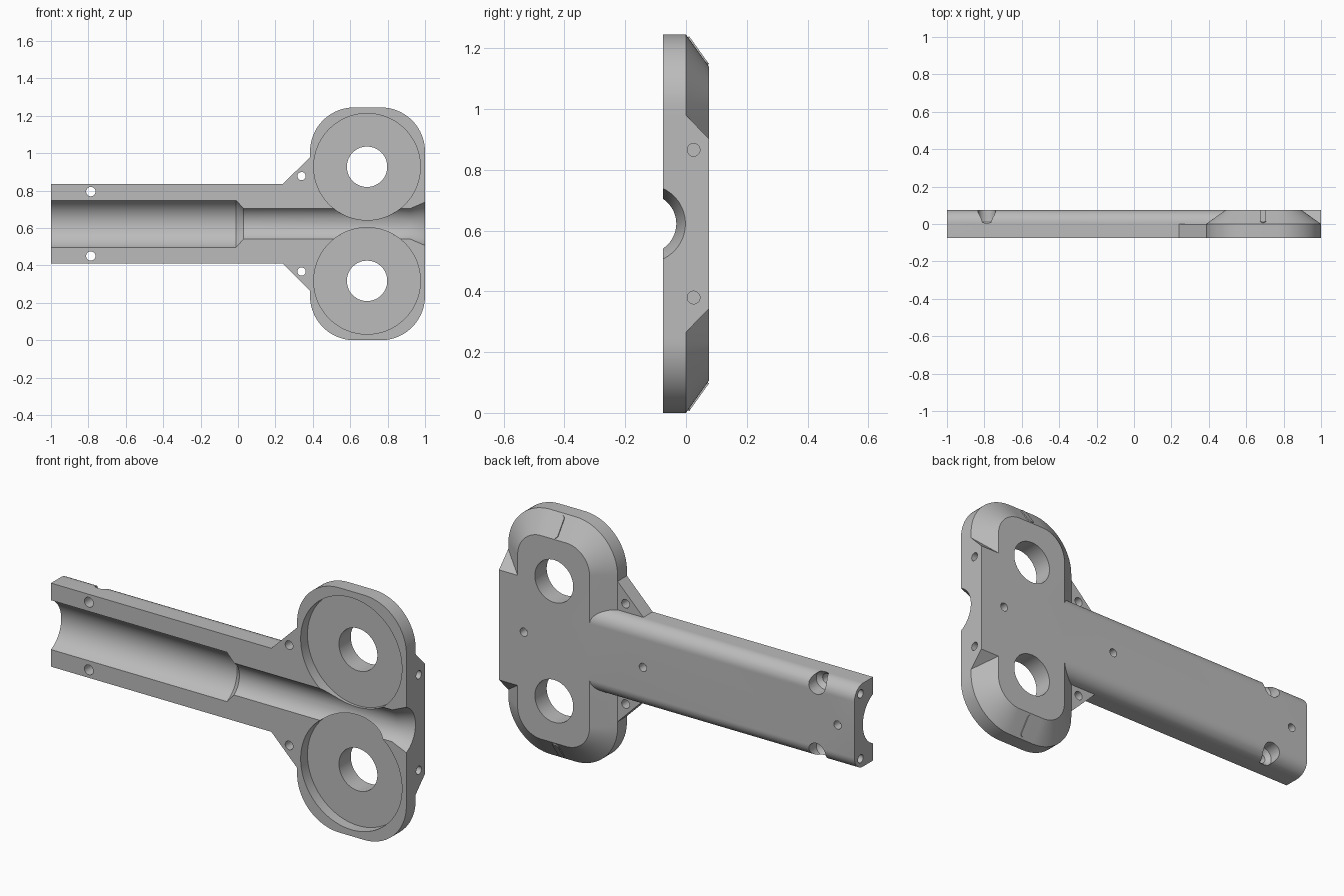
import bpy, bmesh, math
from mathutils import Matrix, Vector

cube = bpy.data.objects.get("Cube")
if cube:
    bpy.data.objects.remove(cube)

MID = 0.6225          # height of the symmetry line
FRONT, BACK = -0.075, 0.075
SIDES = (-1, 1)

grey = bpy.data.materials.new("plain_grey")
grey.use_nodes = True
colour = (0.5, 0.5, 0.5, 1)
grey.diffuse_color = colour
grey.node_tree.nodes["Principled BSDF"].inputs["Base Color"].default_value = colour


def loft(name, rings):
    """Solid through a series of matching closed rings."""
    bm = bmesh.new()
    loops = [[bm.verts.new(p) for p in ring] for ring in rings]
    n = len(loops[0])
    for a, b in zip(loops, loops[1:]):
        for i in range(n):
            j = (i + 1) % n
            bm.faces.new((a[i], a[j], b[j], b[i]))
    bm.faces.new(loops[0])
    bm.faces.new(loops[-1])
    bmesh.ops.recalc_face_normals(bm, faces=bm.faces)
    mesh = bpy.data.meshes.new(name)
    bm.to_mesh(mesh)
    bm.free()
    mesh.materials.append(grey)
    ob = bpy.data.objects.new(name, mesh)
    bpy.context.collection.objects.link(ob)
    return ob


def rounded(cx, cz, hw, hh, r, steps=20):
    """Rounded rectangle as 2D points."""
    pts = []
    for k, (sx, sz) in enumerate(((1, 1), (-1, 1), (-1, -1), (1, -1))):
        for i in range(steps + 1):
            a = math.pi / 2 * (k + i / steps)
            pts.append((cx + sx * (hw - r) + r * math.cos(a),
                        cz + sz * (hh - r) + r * math.sin(a)))
    return pts


def turned(name, axis, u, v, stations, n=48):
    """Round solid along x or y; stations are (position, radius)."""
    rings = []
    for t, r in stations:
        ring = []
        for i in range(n):
            a = math.tau * (i + 0.5) / n
            p, q = u + r * math.cos(a), v + r * math.sin(a)
            ring.append((t, p, q) if axis == "x" else (p, t, q))
        rings.append(ring)
    return loft(name, rings)


def combine(body, other, operation):
    mod = body.modifiers.new("join", "BOOLEAN")
    mod.operation, mod.solver, mod.object = operation, "EXACT", other
    bpy.context.view_layer.update()
    mesh = bpy.data.meshes.new_from_object(
        body.evaluated_get(bpy.context.evaluated_depsgraph_get()))
    body.modifiers.clear()
    body.data = mesh
    bpy.data.objects.remove(other)


# Head with sloping back edge
HX = 0.6925
levels = ((FRONT, 0), (0, 0), (BACK, 0.105))
body = loft("handle_half", [
    [(x, y, z) for x, z in rounded(HX, MID, 0.3075 - d, MID - d, 0.237 - d)]
    for y, d in levels])

# Block at the end of the head
half = [(FRONT, 0.357), (0, 0.357), (BACK, 0.28)]
section = half + [(y, -z) for y, z in reversed(half)]
combine(body, loft("end_block", [[(x, y, MID + z) for y, z in section]
                                 for x in (0.65, 1.0)]), "UNION")

# Arm with rounded back edges
R, ARM = 0.07, 0.2125
arc = [math.pi / 2 * i / 12 for i in range(13)]
half = [(FRONT, ARM)] + [(BACK - R + R * math.sin(a), ARM - R + R * math.cos(a)) for a in arc]
section = half + [(y, -z) for y, z in reversed(half)]
combine(body, loft("arm", [[(x, y, MID + z) for y, z in section]
                           for x in (-1.0, 0.7)]), "UNION")

# Corner tabs
for s in SIDES:
    outline = [(0.24, ARM), (0.385, 0.357), (0.5, 0.357), (0.5, 0.1), (0.24, 0.1)]
    combine(body, loft("tab", [[(x, y, MID + s * z) for x, z in outline]
                               for y in (FRONT, 0)]), "UNION")

# Stepped lengthwise bore with flared mouth
cutters = [turned("bore", "x", -0.13, MID,
                  [(-1.1, 0.137), (-0.01, 0.137), (0.03, 0.098), (0.92, 0.098),
                   (1.0, 0.128), (1.1, 0.166)], 96)]

for s in SIDES:
    # Round pocket and its through hole
    z = MID + s * 0.305
    cutters.append(turned("pocket", "y", 0.69, z, [(-0.2, 0.285), (-0.02, 0.285)], 96))
    cutters.append(turned("wheel_hole", "y", 0.69, z, [(-0.2, 0.108), (0.2, 0.108)], 64))
    # Screw holes in tabs and arm, arm ones sunk from the back
    cutters.append(turned("tab_hole", "y", 0.34, MID + s * 0.255, [(-0.2, 0.022), (0.2, 0.022)], 24))
    cutters.append(turned("arm_hole", "y", -0.787, MID + s * 0.172,
                          [(-0.2, 0.025), (-0.01, 0.025), (0.01, 0.047), (0.2, 0.047)], 32))
    # Pin holes in both end faces
    cutters.append(turned("end_pin", "x", 0.025, MID + s * 0.243, [(0.92, 0.021), (1.1, 0.021)], 24))
    cutters.append(turned("end_pin", "x", 0.025, MID + s * 0.165, [(-1.1, 0.021), (-0.92, 0.021)], 24))

# Pin holes along the back
for x in (-0.905, 0.19, 0.86):
    cutters.append(turned("back_pin", "y", x, MID, [(0.03, 0.021), (0.2, 0.021)], 24))

for cutter in cutters:
    combine(body, cutter, "DIFFERENCE")

# Raised marks on the sloping rims
marks = []
for s in SIDES:
    along = Vector((0, 0.075, -s * 0.105)).normalized()
    normal = Vector((0, 0.105, s * 0.075)).normalized()
    centre = Vector((0.69, 0.039, MID + s * (MID - 0.0546)))
    across = Vector((1, 0, 0))
    marks.append(loft("rim_mark", [
        [centre + across * p + along * q + normal * h
         for p, q in rounded(0, 0, 0.016, 0.056, 0.0159, 8)]
        for h in (-0.004, 0.005)]))

# Smooth curved faces, sharp edges kept
bpy.ops.object.select_all(action="DESELECT")
for ob in [body] + marks:
    ob.select_set(True)
bpy.context.view_layer.objects.active = body
bpy.ops.object.shade_smooth_by_angle(angle=math.radians(25))
